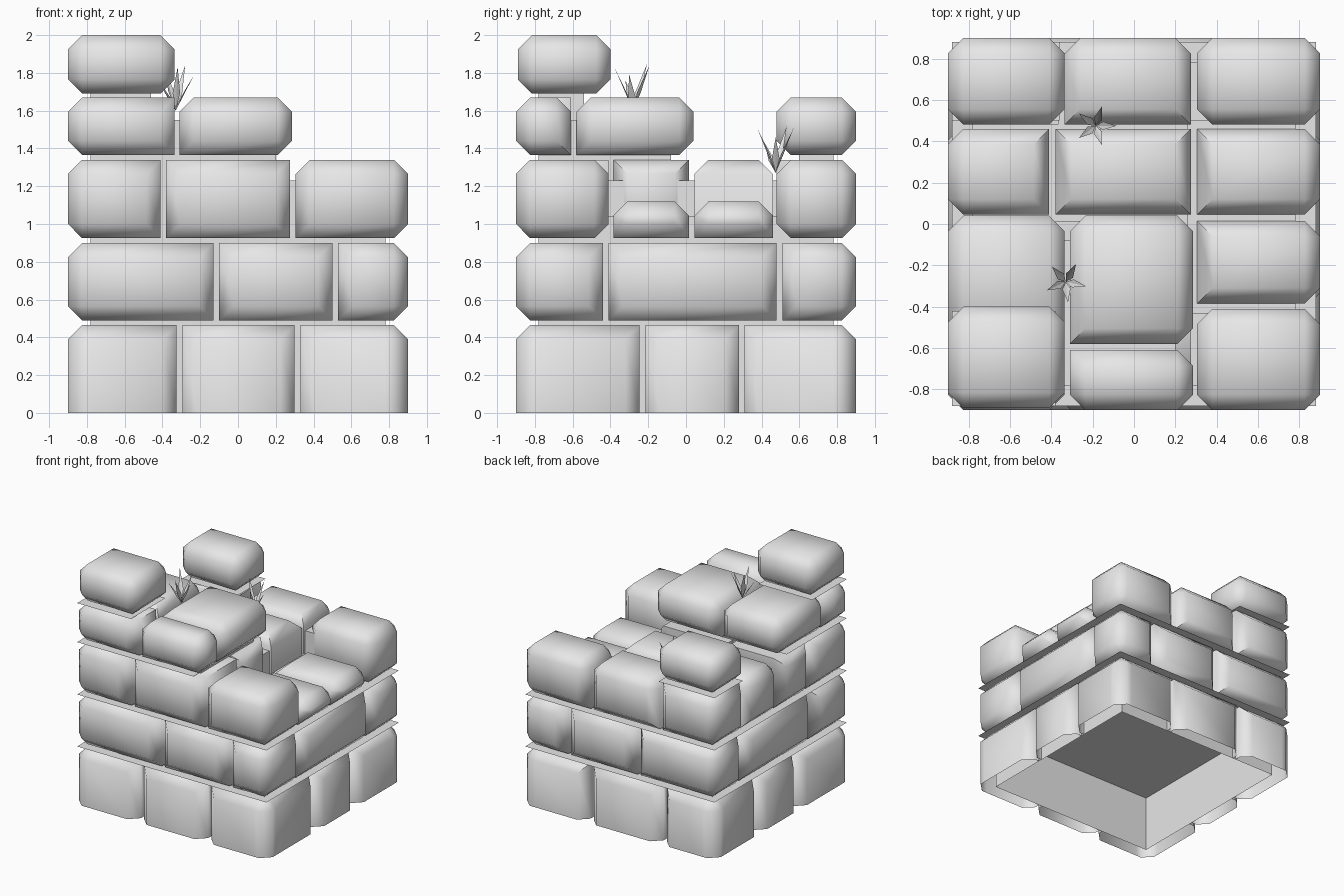
import bpy, bmesh, math
from mathutils import Vector

cube = bpy.data.objects.get("Cube")
if cube:
    bpy.data.objects.remove(cube)

grey = bpy.data.materials.new("stone_grey")
grey.use_nodes = True
grey.diffuse_color = (0.8, 0.8, 0.8, 1)
grey.node_tree.nodes["Principled BSDF"].inputs["Base Color"].default_value = (0.8, 0.8, 0.8, 1)

R = 0.9      # outer half width of the stonework
CORE = 0.78  # half width of the mortar core
GAP = 0.015  # half of the joint between stones
SIDES = {"E": Vector((1, 0, 0)), "W": Vector((-1, 0, 0)), "N": Vector((0, 1, 0)),
         "S": Vector((0, -1, 0)), "T": Vector((0, 0, 1)), "B": Vector((0, 0, -1))}


def finish(bm, name, smooth=False):
    mesh = bpy.data.meshes.new(name)
    bm.to_mesh(mesh)
    bm.free()
    mesh.materials.append(grey)
    obj = bpy.data.objects.new(name, mesh)
    bpy.context.collection.objects.link(obj)
    if smooth:
        bpy.ops.object.select_all(action="DESELECT")
        obj.select_set(True)
        bpy.context.view_layer.objects.active = obj
        bpy.ops.object.shade_smooth_by_angle(angle=math.radians(60))
    return obj


def box(x, y, z):
    bm = bmesh.new()
    bmesh.ops.create_cube(bm, size=1)
    for v in bm.verts:
        v.co = [lo + (c + 0.5) * (hi - lo) for c, (lo, hi) in zip(v.co, (x, y, z))]
    bm.normal_update()
    return bm


def drop_bottom(bm):
    bmesh.ops.delete(bm, geom=[f for f in bm.faces if f.normal.z < -0.9], context="FACES")


def stone(name, x, y, z, exposed, hollow=False):
    """Block whose edges are chamfered wherever they touch an exposed side."""
    bm = box(x, y, z)
    if hollow:
        drop_bottom(bm)
    edges = [e for e in bm.edges if len(e.link_faces) == 2 and
             any(f.normal.dot(SIDES[s]) > 0.9 for f in e.link_faces for s in exposed)]
    bmesh.ops.bevel(bm, geom=edges, offset=0.075, offset_type="OFFSET", segments=1,
                    affect="EDGES", clamp_overlap=True)
    if hollow:
        # keep the space inside the core walls empty
        for axis in (Vector((1, 0, 0)), Vector((0, 1, 0))):
            for s in (-CORE, CORE):
                bmesh.ops.bisect_plane(bm, geom=bm.verts[:] + bm.edges[:] + bm.faces[:],
                                       plane_co=axis * s, plane_no=axis)
        inner = [f for f in bm.faces
                 if all(abs(c) < CORE - 0.001 for c in f.calc_center_median()[:2])]
        bmesh.ops.delete(bm, geom=inner, context="FACES")
    finish(bm, name, True)


def ring(name, z, front, back, right, left, hollow=False):
    """Closed course: four corner stones and one stone between each pair."""
    for sy, row, letter in ((-1, front, "S"), (1, back, "N")):
        for sx, col, side in ((-1, left, "W"), (1, right, "E")):
            cx = row[0] - GAP if sx < 0 else row[1] + GAP
            cy = col[0] - GAP if sy < 0 else col[1] + GAP
            stone(name + "_corner", sorted((cx, sx * R)), sorted((cy, sy * R)), z,
                  letter + side, hollow)
        stone(name + "_middle", (row[0] + GAP, row[1] - GAP), sorted((sy * 0.6, sy * R)),
              z, letter, hollow)
    for sx, col, side in ((-1, left, "W"), (1, right, "E")):
        stone(name + "_middle", sorted((sx * 0.6, sx * R)), (col[0] + GAP, col[1] - GAP),
              z, side, hollow)


# Two complete lower courses
ring("base_course", (0, 0.465), (-0.31, 0.315), (-0.385, 0.295), (-0.23, 0.295),
     (-0.23, 0.295), True)
ring("second_course", (0.49, 0.9), (-0.115, 0.515), (-0.145, 0.5), (-0.425, 0.495),
     (-0.425, 0.495))

# Third course: broken, with two low stones on the left side
Z3, LOW = (0.925, 1.34), (0.925, 1.12)
ROWS = ((-R, -0.41), (-0.385, 0.015), (0.045, 0.46), (0.48, R))
WEST, MID, EAST = (-R, -0.41), (-0.38, 0.275), (0.305, R)
THIRD = ((0, WEST, Z3, "WS"), (0, MID, Z3, "S"), (0, EAST, Z3, "ESTN"),
         (1, WEST, Z3, "W"), (1, MID, Z3, "E"), (1, EAST, LOW, "ET"),
         (2, WEST, Z3, "WT"), (2, MID, Z3, "T"), (2, EAST, LOW, "ET"),
         (3, (-R, -0.365), Z3, "WN"), (3, (-0.335, 0.275), Z3, "NT"), (3, EAST, Z3, "ENTS"))
for row, x, z, exposed in THIRD:
    stone("third_course_stone", x, ROWS[row], z, exposed)

# Fourth course: one raised quarter and a lone back corner stone
Z4 = (1.365, 1.67)
for x, letter in (((-R, -0.335), "W"), ((-0.31, 0.285), "ET")):
    stone("fourth_course_front", x, (-R, -0.61), Z4, letter + "S")
    stone("fourth_course_inner", x, (-0.58, 0.04), Z4, letter + "NT")
stone("back_corner_stone", (-R, -0.335), (0.48, R), Z4, "EWNSTB")

# Top stone
stone("top_stone", (-R, -0.335), (-0.89, -0.4), (1.69, 2.0), "EWNSTB")

# Mortar core, open underneath
C = (-CORE, CORE)
core = box(C, C, (0, 1.04))
drop_bottom(core)
finish(core, "core")
for x, y, z in (((-CORE, 0.26), C, (1.0, 1.23)),
                ((0.2, CORE), (-CORE, -0.43), (1.0, 1.23)),
                ((0.2, CORE), (0.5, CORE), (1.0, 1.23)),
                ((-CORE, 0.2), (-CORE, -0.08), (1.2, 1.55)),
                ((-CORE, -0.46), (0.6, CORE), (1.2, 1.5)),
                ((-CORE, -0.46), (-CORE, -0.54), (1.5, 1.75))):
    finish(box(x, y, z), "core_step")

# Thin mortar sheets between the courses
S = 0.88
for x, y, z in (((-S, S), (-S, S), 0.475), ((-S, S), (-S, S), 0.912),
                ((-S, 0.2), (-S, -0.08), 1.352), ((-S, -0.36), (0.5, S), 1.352),
                ((-S, -0.38), (-S, -0.42), 1.68)):
    bm = bmesh.new()
    bm.faces.new([bm.verts.new((a, b, z)) for a, b in
                  ((x[0], y[0]), (x[1], y[0]), (x[1], y[1]), (x[0], y[1]))])
    finish(bm, "mortar_sheet")


# Grass tufts of five pointed blades
def tuft(base, turn):
    bm = bmesh.new()
    for i, height in enumerate((0.19, 0.24, 0.25, 0.16, 0.23)):
        a = turn + i * math.tau / 5
        out = Vector((math.cos(a), math.sin(a), 0))
        side = Vector((-out.y, out.x, 0)) * 0.02
        root, up = Vector(base), Vector((0, 0, height))
        mid = root + out * 0.035 + up * 0.4
        tip = root + out * 0.1 + up
        pts = [bm.verts.new(p) for p in (root, mid + side, tip, mid - side)]
        bm.faces.new((pts[0], pts[1], pts[2]))
        bm.faces.new((pts[0], pts[2], pts[3]))
    finish(bm, "grass_tuft")


tuft((-0.33, -0.28, 1.6), math.radians(-12))
tuft((-0.185, 0.475, 1.27), math.radians(0))
